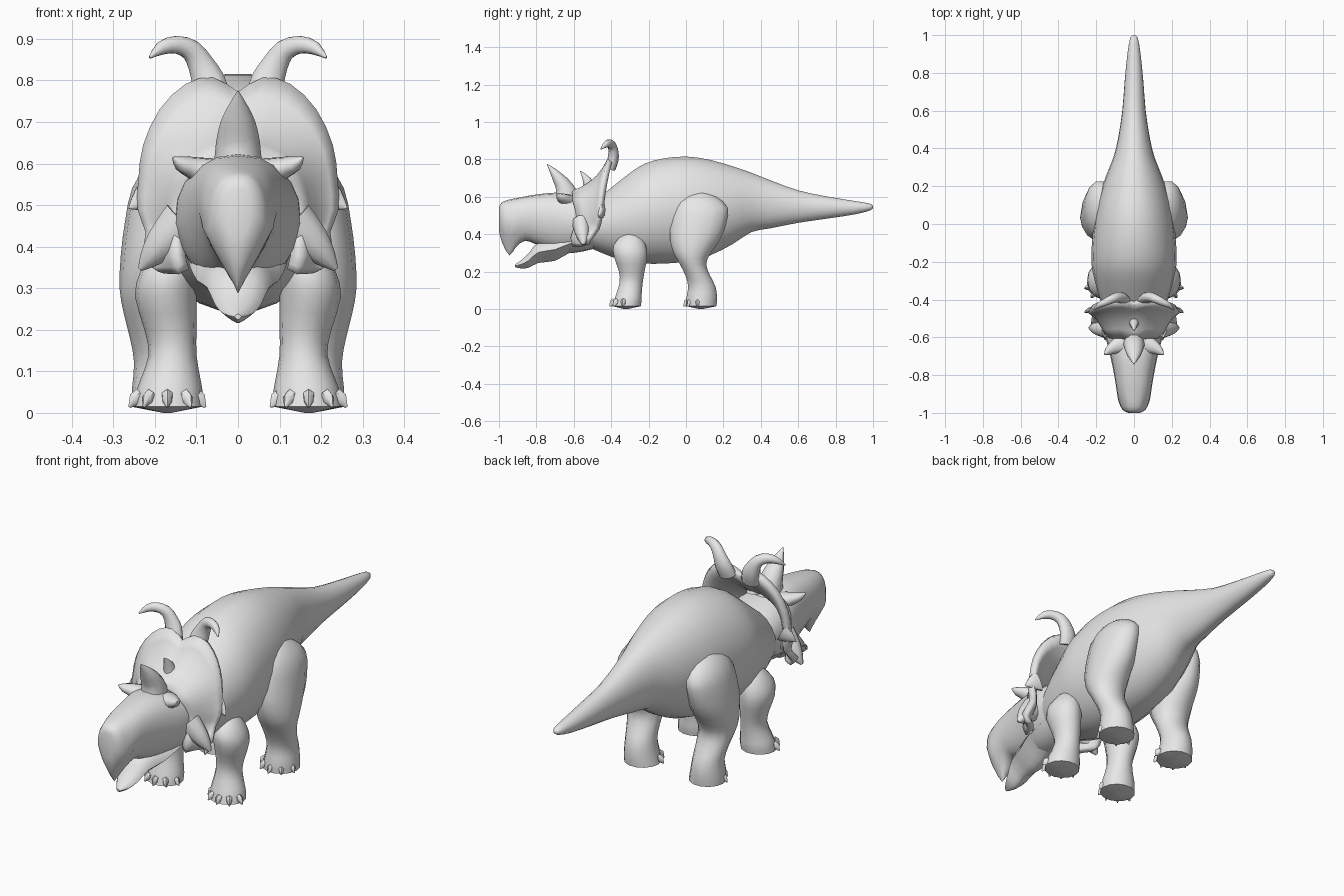
import bpy, bmesh, math
from mathutils import Vector

if "Cube" in bpy.data.objects:
    bpy.data.objects.remove(bpy.data.objects["Cube"])

skin = bpy.data.materials.new("grey_skin")
skin.diffuse_color = (0.8, 0.8, 0.8, 1)
skin.use_nodes = True
skin.node_tree.nodes["Principled BSDF"].inputs["Base Color"].default_value = skin.diffuse_color


def finish(name, bm, mirror=False, angle=50):
    bmesh.ops.recalc_face_normals(bm, faces=bm.faces)
    me = bpy.data.meshes.new(name)
    bm.to_mesh(me)
    bm.free()
    me.materials.append(skin)
    ob = bpy.data.objects.new(name, me)
    bpy.context.collection.objects.link(ob)
    bpy.ops.object.select_all(action='DESELECT')
    bpy.context.view_layer.objects.active = ob
    ob.select_set(True)
    bpy.ops.object.shade_smooth_by_angle(angle=math.radians(angle))
    if mirror:
        m = ob.modifiers.new("mirror", 'MIRROR')
        m.use_clip = False
    return ob


def refine(rows):
    """Insert one smooth in-between row after each row."""
    out = []
    for i in range(len(rows) - 1):
        a, b = rows[i], rows[i + 1]
        p, q = rows[max(i - 1, 0)], rows[min(i + 2, len(rows) - 1)]
        out += [a, tuple((9 * (s + t) - (r + u)) / 16 for r, s, t, u in zip(p, a, b, q))]
    return out + [rows[-1]]


def skin_rings(bm, rings):
    vs = [[bm.verts.new(p) for p in r] for r in rings]
    n = len(vs[0])
    for a, b in zip(vs, vs[1:]):
        for i in range(n):
            bm.faces.new((a[i], a[(i + 1) % n], b[(i + 1) % n], b[i]))
    bm.faces.new(vs[0])
    bm.faces.new(vs[-1])


def angles(n):
    return [2 * math.pi * i / n for i in range(n)]


def power(v, e):
    return math.copysign(abs(v) ** e, v)


def trunk(name, rows, n=18, e=1.0):
    """Rows: y, top, bottom, half width, taper of the underside."""
    bm = bmesh.new()
    rings = []
    for y, top, bot, w, tp in rows:
        ring = []
        for a in angles(n):
            c, s = power(math.cos(a), e), power(math.sin(a), e)
            ring.append((w * c * (1 - tp * max(0, -s)), y, (top + bot) / 2 + s * (top - bot) / 2))
        rings.append(ring)
    skin_rings(bm, rings)
    return finish(name, bm)


def leg(name, rows, n=14):
    """Rows: z, back and front y, inner and outer x."""
    bm = bmesh.new()
    skin_rings(bm, [[((x0 + x1) / 2 + math.cos(a) * (x1 - x0) / 2,
                      (y0 + y1) / 2 + math.sin(a) * (y1 - y0) / 2, z) for a in angles(n)]
                    for z, y0, y1, x0, x1 in rows])
    return finish(name, bm, True)


def add_horn(bm, rows, ref, n=10):
    """Rows: x, y, z, radius along ref, radius across."""
    pts = [Vector(r[:3]) for r in rows]
    rings = []
    for i, r in enumerate(rows):
        t = (pts[min(i + 1, len(pts) - 1)] - pts[max(i - 1, 0)]).normalized()
        u = (Vector(ref) - t * t.dot(Vector(ref))).normalized()
        v = t.cross(u)
        rings.append([pts[i] + u * r[3] * math.cos(a) + v * r[4] * math.sin(a) for a in angles(n)])
    skin_rings(bm, rings)


def horn(name, rows, ref, mirror=True):
    bm = bmesh.new()
    add_horn(bm, refine(rows), ref)
    return finish(name, bm, mirror)


# Body and tail
trunk("body", refine([
    (1.0, .548, .542, .004, 0), (.985, .563, .527, .02, 0), (.9, .578, .505, .035, 0),
    (.75, .603, .482, .05, 0), (.6, .635, .46, .062, 0), (.45, .69, .43, .085, 0),
    (.35, .73, .41, .11, 0), (.25, .765, .345, .15, 0), (.12, .802, .28, .19, 0),
    (0, .818, .25, .212, 0), (-.12, .808, .24, .224, 0), (-.22, .78, .24, .224, 0),
    (-.3, .73, .25, .208, 0), (-.4, .65, .278, .18, 0), (-.5, .57, .32, .14, 0)]), 22)

# Head with hooked beak
trunk("head", refine([
    (-1.0, .545, .42, .03, .3), (-.985, .57, .36, .06, .5), (-.945, .585, .287, .08, .95),
    (-.91, .592, .33, .088, .5), (-.86, .602, .365, .095, .2), (-.8, .612, .345, .105, .2),
    (-.7, .622, .31, .125, .2), (-.6, .61, .30, .15, .2), (-.5, .59, .32, .155, .2),
    (-.43, .57, .34, .14, .2)]), 20, .8)
trunk("lower_jaw", refine([
    (-.915, .238, .224, .008, .5), (-.88, .262, .216, .035, .6), (-.84, .30, .22, .055, .6),
    (-.79, .36, .245, .075, .6), (-.7, .38, .256, .098, .6), (-.62, .40, .30, .115, .5),
    (-.5, .42, .33, .12, .4)]), 14)

# Legs
leg("hind_leg", refine([
    (.632, .05, .09, .14, .17), (.60, -.03, .165, .1, .215), (.54, -.07, .228, .1, .255),
    (.46, -.085, .22, .1, .272), (.38, -.09, .19, .1, .282), (.30, -.07, .135, .1, .285),
    (.24, -.035, .11, .105, .275), (.18, -.005, .13, .11, .26), (.12, .01, .16, .11, .25),
    (.06, 0, .168, .10, .255), (.015, 0, .165, .09, .257)]) + [(0, .07, .09, .16, .18)])
leg("front_leg", refine([
    (.412, -.32, -.28, .14, .17), (.39, -.35, -.24, .11, .20), (.34, -.39, -.213, .10, .235),
    (.28, -.387, -.205, .10, .248), (.2, -.36, -.22, .1, .225), (.14, -.357, -.23, .1, .215),
    (.08, -.375, -.235, .09, .235), (.05, -.385, -.235, .085, .245),
    (.015, -.395, -.24, .085, .25)]) + [(0, -.33, -.31, .16, .18)])

# Toe claws fanned around the front of each foot
for name, cy, ry in (("front_claws", -.317, .079), ("hind_claws", .083, .083)):
    bm = bmesh.new()
    for deg in (-165, -127, -90, -53, -15):
        c, s = math.cos(math.radians(deg)), math.sin(math.radians(deg))
        add_horn(bm, [(.17 + c * .083 * k, cy + s * ry * k, z, r, r * .75)
                      for k, z, r in ((.8, .04, .02), (.98, .032, .017), (1.14, .014, .003))],
                 (0, 0, 1), 6)
    finish(name, bm, True)

# Neck frill: a cupped plate from the skull out to the margin
inner = [(0, -.62, .615), (.03, -.61, .615), (.06, -.6, .605), (.09, -.6, .59), (.11, -.6, .57),
         (.13, -.59, .54), (.14, -.58, .49), (.14, -.59, .44), (.14, -.61, .38), (.13, -.6, .34)]
margin = [(0, -.42, .765), (.06, -.405, .80), (.125, -.41, .785), (.185, -.425, .725),
          (.222, -.44, .64), (.232, -.45, .56), (.235, -.46, .49), (.215, -.475, .43),
          (.225, -.52, .375), (.2, -.53, .345)]
bm = bmesh.new()
grid = []
for a, b in zip(refine(inner), refine(margin)):
    a, b = Vector(a), Vector(b)
    row = []
    for k in range(6):
        t = k / 5
        dip = 4 * t * (1 - t)
        row.append(bm.verts.new(a.lerp(b, t) + Vector((0, .022, -.022 * max(0, (b.z - .45) / .35))) * dip))
    grid.append(row)
for p, q in zip(grid, grid[1:]):
    for k in range(5):
        bm.faces.new((p[k], p[k + 1], q[k + 1], q[k]))
mirrored = bmesh.ops.duplicate(bm, geom=bm.verts[:] + bm.edges[:] + bm.faces[:])
for v in mirrored["geom"]:
    if isinstance(v, bmesh.types.BMVert):
        v.co.x *= -1
bmesh.ops.remove_doubles(bm, verts=bm.verts, dist=.0005)
frill = finish("frill", bm)
solid = frill.modifiers.new("thickness", 'SOLIDIFY')
solid.thickness = .03
solid.offset = 0

# Horns and spikes
horn("frill_horn", [(.06, -.405, .755, .03, .045), (.072, -.39, .80, .03, .042),
                    (.09, -.388, .84, .027, .033), (.112, -.395, .872, .024, .027),
                    (.148, -.412, .886, .02, .022), (.184, -.43, .878, .015, .017),
                    (.212, -.455, .855, .003, .003)], (0, 1, 0))
horn("nose_horn", [(0, -.635, .59, .058, .075), (0, -.65, .65, .053, .05),
                   (0, -.683, .70, .042, .034), (0, -.712, .738, .024, .019),
                   (0, -.742, .774, .002, .002)], (1, 0, 0), False)
horn("frill_centre_horn", [(0, -.515, .64, .03, .035), (0, -.53, .69, .022, .024),
                           (0, -.565, .738, .002, .002)], (1, 0, 0), False)
horn("brow_horn", [(.07, -.64, .575, .055, .04), (.11, -.655, .59, .035, .027),
                   (.138, -.675, .60, .022, .018), (.156, -.69, .614, .003, .003)], (0, 1, 0))
horn("cheek_horn", [(.13, -.56, .46, .05, .06), (.18, -.555, .41, .04, .045),
                    (.215, -.55, .37, .025, .025), (.236, -.55, .345, .006, .006)], (0, 1, 0))
horn("frill_spike", [(.2, -.45, .53, .02, .05), (.235, -.457, .51, .014, .028),
                     (.262, -.468, .492, .002, .002)], (0, 1, 0))
